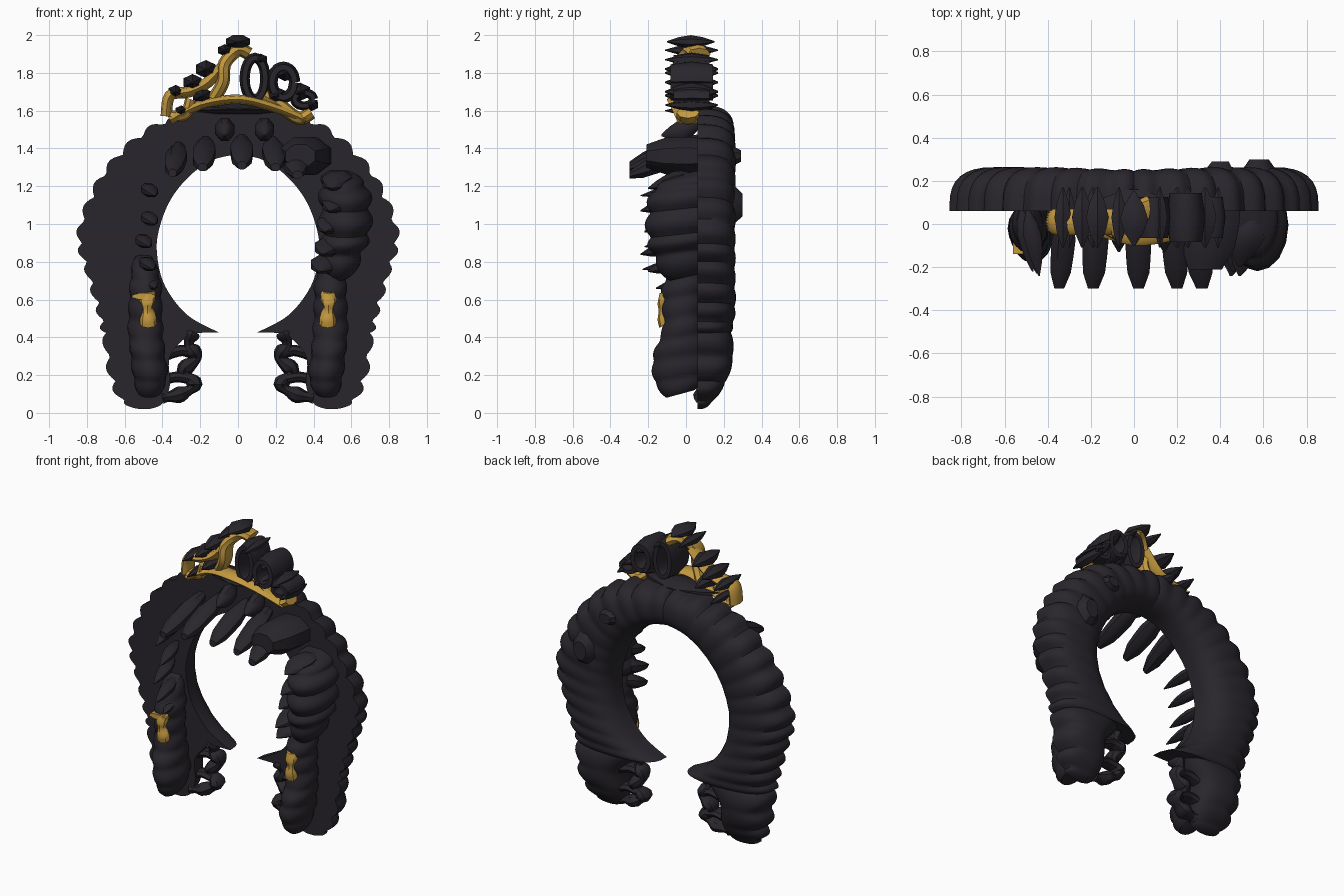
import bpy, bmesh, math
from mathutils import Vector

if "Cube" in bpy.data.objects:
    bpy.data.objects.remove(bpy.data.objects["Cube"])

def mat(name, col):
    m = bpy.data.materials.new(name)
    m.diffuse_color = col
    m.use_nodes = True
    m.node_tree.nodes["Principled BSDF"].inputs["Base Color"].default_value = m.diffuse_color
    return m
DARK = mat("dark_hair", (0.022, 0.019, 0.025, 1))
GOLD = mat("gold", (0.55, 0.32, 0.05, 1))

def loft(name, rings, m=DARK, angle=40):
    """Skin a list of equal-length closed rings and cap the ends."""
    bm = bmesh.new()
    vs = [[bm.verts.new(p) for p in r] for r in rings]
    n = len(vs[0])
    for a, b in zip(vs, vs[1:]):
        for i in range(n):
            j = (i + 1) % n
            bm.faces.new((a[i], a[j], b[j], b[i]))
    bm.faces.new(vs[0][::-1])
    bm.faces.new(vs[-1])
    bmesh.ops.recalc_face_normals(bm, faces=bm.faces)
    me = bpy.data.meshes.new(name)
    bm.to_mesh(me)
    bm.free()
    ob = bpy.data.objects.new(name, me)
    bpy.context.collection.objects.link(ob)
    me.materials.append(m)
    bpy.ops.object.select_all(action='DESELECT')
    ob.select_set(True)
    bpy.context.view_layer.objects.active = ob
    bpy.ops.object.shade_smooth_by_angle(angle=math.radians(angle))
    return ob

def spline(pts, n):
    """Catmull-Rom resample of tuples of any length."""
    out, k = [], len(pts) - 1
    for s in range(n + 1):
        u = s / n * k
        i = min(int(u), k - 1)
        t = u - i
        p = [pts[max(0, min(k, i + d))] for d in (-1, 0, 1, 2)]
        out.append([0.5 * (2*b + (c-a)*t + (2*a-5*b+4*c-d)*t*t + (3*b-a-3*c+d)*t**3)
                    for a, b, c, d in zip(*p)])
    return out

def column(name, pts, ripple=0.012, waves=7, n=48, k=16, m=DARK):
    """Upright lock; points are (x, y, z, rx, ry)."""
    rings = []
    for s, (x, y, z, rx, ry) in enumerate(spline(pts, n)):
        w = ripple * (abs(math.sin(math.pi * waves * s / n)) - 0.5)
        rings.append([(x + (rx+w)*math.cos(a), y + (ry+w)*math.sin(a), z + 0.02*math.sin(a))
                      for a in (2*math.pi*i/k for i in range(k))])
    return loft(name, rings, m)

def leaf(name, a, b, rx, rz, profile=(.25, .8, 1, .85, .55, .08), m=DARK, k=8):
    """Pointed tuft running front to back from a to b."""
    a, b = Vector(a), Vector(b)
    rings = []
    for s, f in enumerate(profile):
        c = a.lerp(b, s / (len(profile) - 1))
        rings.append([c + Vector((rx*f*math.cos(t), 0, rz*f*math.sin(t)))
                      for t in (2*math.pi*(i+.5)/k for i in range(k))])
    return loft(name, rings, m)

def tube(name, pts, r, ry, m=DARK, n=20, k=8, waves=0):
    """Tube in the xz plane, with depth ry; points are (x, y, z)."""
    p = [Vector(q) for q in spline(pts, n)]
    rings = []
    for i, c in enumerate(p):
        d = p[min(i+1, n)] - p[max(i-1, 0)]
        side = Vector((d.z, 0, -d.x)).normalized()
        f = 1 + 0.25*math.sin(2*math.pi*waves*i/n)
        rings.append([c + side*r*f*math.cos(t) + Vector((0, ry*f*math.sin(t), 0))
                      for t in (2*math.pi*j/k for j in range(k))])
    return loft(name, rings, m)

# back shell halves: (outer x, outer z, inner x, inner z, depth)
half = [(0, 1.62, 0, 1.37, .19), (.24, 1.59, .13, 1.34, .195), (.46, 1.51, .25, 1.26, .2),
        (.65, 1.35, .35, 1.14, .2), (.78, 1.15, .41, 1.0, .2), (.845, .93, .43, .86, .2),
        (.80, .75, .39, .68, .2), (.745, .56, .27, .52, .2), (.71, .42, .10, .425, .18)]
tail = [(.71, .43, .25, .43, .18), (.695, .3, .36, .3, .19), (.67, .17, .36, .15, .15),
        (.62, .07, .40, .05, .08), (.54, .02, .47, .02, .03)]

def shell(name, secs, sx, n, waves, k=16):
    rings = []
    for s, (ox, oz, ix, iz, d) in enumerate(spline(secs, n)):
        w = 0.035 * (abs(math.sin(math.pi*waves*s/n)) - 0.6)
        o, i = Vector((ox, 0, oz)), Vector((ix, 0, iz))
        o += (o - i).normalized() * w
        ring = []
        for j in range(k + 1):
            t = math.pi * j / k
            c = math.cos(t)
            u = 0.5 + 0.5*math.copysign(abs(c)**.8, c)
            q = i.lerp(o, u)
            ring.append((sx*q.x, .06 + (d + w*.25)*math.sin(t)**.65, q.z))
        rings.append(ring)
    return loft(name, rings)

for sx, side in ((1, "right"), (-1, "left")):
    shell("back_hair_" + side, half, sx, 90, 14)
    shell("back_tail_" + side, tail, sx, 30, 4)
    # loose curls along the inner edge of the tail
    tube("inner_curl_" + side, [(sx*.24, .1, .43), (sx*.26, .12, .36), (sx*.22, .13, .29),
         (sx*.29, .13, .22), (sx*.23, .11, .15), (sx*.30, .1, .10), (sx*.40, .09, .08)],
         .035, .05, n=36, waves=5)
    tube("cross_curl_" + side, [(sx*.23, .13, .31), (sx*.30, .13, .33), (sx*.40, .13, .30)], .03, .05)
    tube("low_curl_" + side, [(sx*.26, .12, .18), (sx*.33, .12, .19), (sx*.40, .12, .17)], .028, .05)
    # front lock and its gold clasp
    column("front_lock_" + side, [(sx*.47, -.03, .1, .06, .08), (sx*.465, -.03, .2, .09, .14),
           (sx*.48, -.03, .33, .09, .14), (sx*.49, -.02, .45, .09, .105), (sx*.49, -.02, .58, .085, .105),
           (sx*.49, -.01, .7, .08, .11), (sx*.50, .02, .82, .05, .07)])
    column("clasp_" + side, [(sx*.475, -.11, .47, .045, .03), (sx*.475, -.115, .51, .042, .035),
           (sx*.48, -.115, .56, .028, .03), (sx*.48, -.115, .60, .042, .035),
           (sx*.48, -.11, .65, .036, .03)], ripple=0, n=16, k=8, m=GOLD)
leaf("clasp_bar", (-.50, -.14, .617), (-.50, -.08, .617), .065, .018, (1, 1), GOLD)

# full right-hand curl mass beside the face
column("side_mass_right", [(.53, .0, .72, .07, .1), (.55, -.02, .85, .11, .15), (.57, -.01, .95, .125, .19),
       (.57, 0, 1.08, .13, .2), (.56, .02, 1.2, .12, .19), (.53, .05, 1.28, .06, .1)], .03, 5)
for i, (z, x, tip) in enumerate(((1.22, .5, -.2), (1.1, .5, -.24), (.99, .47, -.22), (.87, .46, -.24), (.78, .44, -.2))):
    leaf(f"side_tuft_right_{i}", (x + .05, .02, z + .04), (x - .01, tip, z - .03), .085, .05)
leaf("temple_puff", (.40, .29, 1.36), (.33, -.21, 1.36), .14, .11, (.3, .8, .95, 1, .95, .6))
leaf("rear_puff", (.58, .30, 1.1), (.58, -.1, 1.12), .12, .16, (.4, .9, 1, .9, .7, .4))

# pointed tufts down the left side
for i, (z, x, tip) in enumerate(((1.17, -.46, -.24), (1.02, -.46, -.2), (.9, -.49, -.22), (.78, -.47, -.23), (.68, -.46, -.16))):
    leaf(f"side_tuft_left_{i}", (x - .03, .06, z + .03), (x + .02, tip, z - .02), .045, .035)

# fringe tufts sweeping forward
for i, (x, z, w) in enumerate(((-.33, 1.34, .06), (-.18, 1.37, .065), (.02, 1.38, .065), (.19, 1.37, .065), (.30, 1.33, .07))):
    leaf(f"fringe_{i}", (x*.95, .07, z + .07), (x*1.05, -.30, z - .07), w, .055, (.5, .8, 1, .95, .85, .4))
for i, x in enumerate((-.07, .14)):
    leaf(f"fringe_root_{i}", (x, .07, 1.52), (x, -.13, 1.47), .055, .065)

# tiara: gold scrollwork
Y = .01
tube("tiara_band", [(-.36, Y, 1.55), (-.2, Y, 1.63), (0, Y - .05, 1.66), (.18, Y - .03, 1.62), (.36, Y, 1.55)], .025, .06, GOLD)
tube("gold_arch_left", [(-.13, Y, 1.66), (-.08, Y - .03, 1.75), (-.07, Y - .02, 1.85), (0, Y + .03, 1.92), (.06, Y + .06, 1.90)], .035, .06, GOLD)
tube("gold_sweep_left", [(-.38, Y, 1.57), (-.36, Y, 1.68), (-.26, Y, 1.70), (-.16, Y, 1.75), (-.06, Y, 1.86)], .03, .06, GOLD)
tube("gold_loop_left", [(-.36, Y, 1.57), (-.28, Y, 1.58), (-.25, Y, 1.66)], .03, .05, GOLD)
tube("gold_foot_right", [(.14, Y, 1.68), (.22, Y, 1.63), (.32, Y, 1.56), (.39, Y, 1.59)], .035, .06, GOLD)

# tiara: dark faceted rings and studs
def ring(name, x, z, rx, rz, r, depth):
    tube(name, [(x + rx*math.cos(a), .03, z + rz*math.sin(a)) for a in (2*math.pi*i/12 for i in range(13))],
         r, depth, k=6, n=24)
ring("tiara_ring_centre", .09, 1.77, .055, .11, .027, .11)
ring("tiara_ring_right", .24, 1.75, .06, .08, .03, .13)
ring("tiara_ring_outer", .35, 1.66, .05, .035, .024, .11)
BI = (.1, .7, 1, .7, .1)
studs = [(-.17, 1.82, .06), (-.24, 1.75, .055), (-.33, 1.70, .045), (-.19, 1.68, .055), (-.07, 1.92, .04),
         (.25, 1.80, .055), (.33, 1.70, .06), (.39, 1.63, .04), (.20, 1.68, .06), (-.30, 1.60, .035), (.12, 1.87, .04)]
for i, (x, z, r) in enumerate(studs):
    leaf(f"tiara_stud_{i}", (x, -.11, z), (x, .17, z), r, r*.8, BI, k=6)
leaf("tiara_base", (0, -.06, 1.61), (0, .16, 1.62), .30, .035, BI)
leaf("tiara_top_gem", (0, -.10, 1.965), (0, .15, 1.965), .07, .038, BI)
